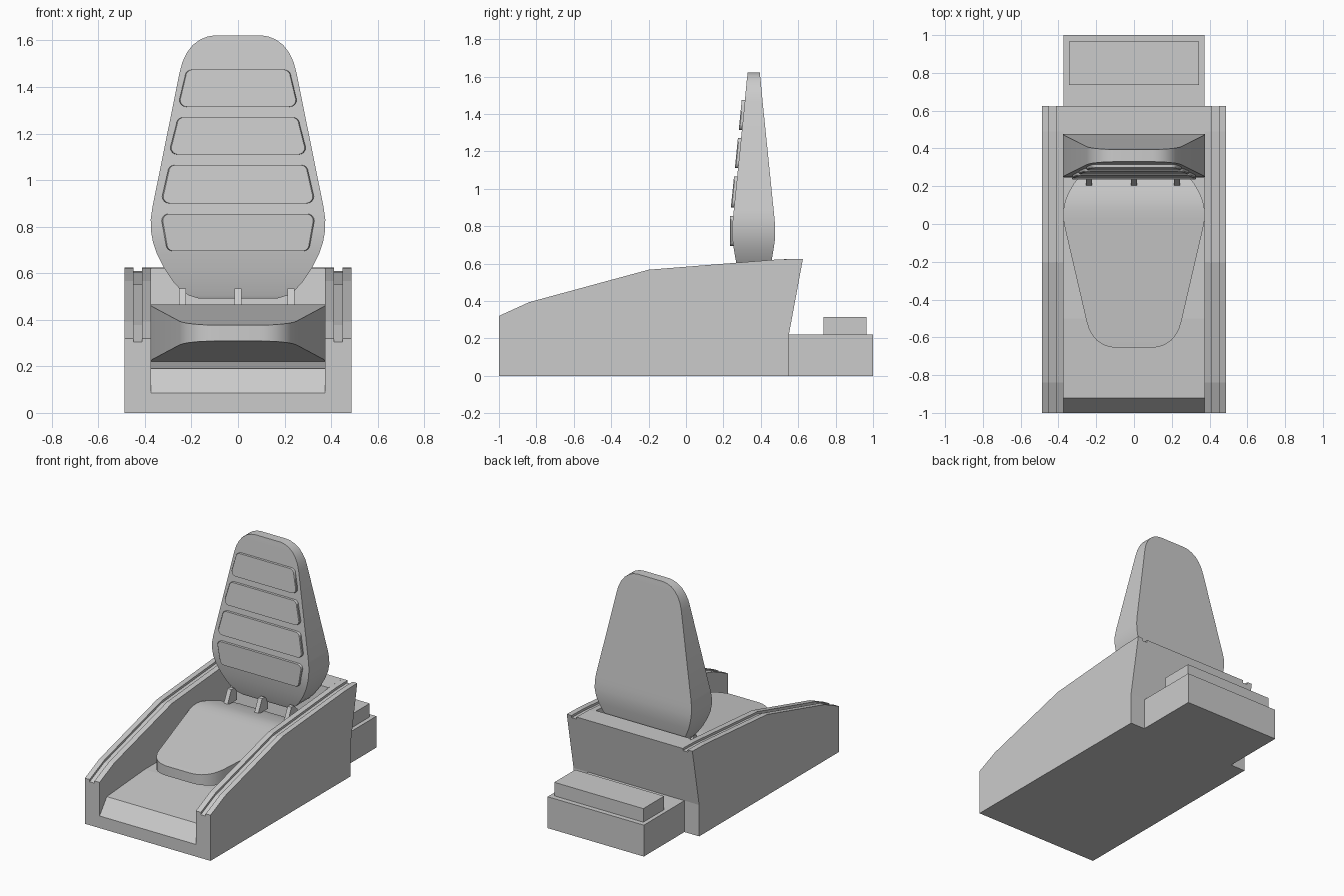
import bpy, bmesh, math
from mathutils import Matrix, Vector

if "Cube" in bpy.data.objects:
    bpy.data.objects.remove(bpy.data.objects["Cube"])


def finish(name, bm, smooth=False):
    bmesh.ops.recalc_face_normals(bm, faces=bm.faces)
    mesh = bpy.data.meshes.new(name)
    bm.to_mesh(mesh)
    bm.free()
    ob = bpy.data.objects.new(name, mesh)
    bpy.context.collection.objects.link(ob)
    if smooth:
        bpy.ops.object.select_all(action='DESELECT')
        bpy.context.view_layer.objects.active = ob
        ob.select_set(True)
        bpy.ops.object.shade_smooth_by_angle(angle=math.radians(30))
    return ob


def prism(name, profile, x0, x1):
    """Extrude a side (y, z) profile across x."""
    bm = bmesh.new()
    a = [bm.verts.new((x0, y, z)) for y, z in profile]
    b = [bm.verts.new((x1, y, z)) for y, z in profile]
    bm.faces.new(a)
    bm.faces.new(b)
    n = len(profile)
    for i in range(n):
        j = (i + 1) % n
        bm.faces.new((a[i], a[j], b[j], b[i]))
    return finish(name, bm)


def box(name, x, y0, y1, z0, z1):
    return prism(name, [(y0, z0), (y1, z0), (y1, z1), (y0, z1)], -x, x)


# Side walls with a groove along the top
rail = [(-1, 0.32), (-0.84, 0.393), (-0.2, 0.567), (0.49, 0.622), (0.625, 0.625)]
wall = [(-1, 0)] + rail + [(0.55, 0.22), (0.55, 0)]
groove = [(-1.1, 0.26), *[(y, z - 0.016) for y, z in rail], (0.7, 0.61),
          (0.7, 0.8), (-1.1, 0.8)]
for side, label in ((-1, "left"), (1, "right")):
    w = prism(label + "_wall", wall, side * 0.373, side * 0.487)
    c = prism(label + "_groove_cutter", groove, side * 0.412, side * 0.45)
    c.hide_render = True
    c.hide_viewport = True
    mod = w.modifiers.new("groove", 'BOOLEAN')
    mod.operation = 'DIFFERENCE'
    mod.solver = 'EXACT'
    mod.object = c

# Floor with sloped front lip and raised back panel
prism("floor_and_back", [(-1, 0), (-1, 0.085), (-0.92, 0.19), (-0.5, 0.22),
      (0.42, 0.22), (0.47, 0.622), (0.625, 0.625), (0.55, 0.22), (0.55, 0)],
      -0.373, 0.373)

# Rear equipment box
box("rear_box", 0.373, 0.55, 1.0, 0, 0.22)
box("rear_box_lid", 0.345, 0.735, 0.965, 0.22, 0.315)

# Cushion sections: distance from the thin end, half width, half thickness
SECTIONS = [(0, 0.10, 0.032), (0.005, 0.13, 0.033), (0.018, 0.163, 0.034),
            (0.042, 0.195, 0.037), (0.075, 0.22, 0.04), (0.115, 0.239, 0.044),
            (0.16, 0.251, 0.048), (0.74, 0.368, 0.107), (0.79, 0.375, 0.112),
            (0.84, 0.374, 0.115), (0.89, 0.365, 0.114), (0.94, 0.348, 0.107),
            (1.0, 0.318, 0.097), (1.06, 0.277, 0.083), (1.095, 0.245, 0.073),
            (1.118, 0.21, 0.066), (1.13, 0.17, 0.06)]


def cushion(name, place):
    bm = bmesh.new()
    rings = []
    for t, w, h in SECTIONS:
        rings.append([bm.verts.new(place(sx * w, t, sh * h)) for sx, sh in
                      ((-1, -1), (1, -1), (1, 1), (-1, 1))])
    for a, b in zip(rings, rings[1:]):
        for i in range(4):
            j = (i + 1) % 4
            bm.faces.new((a[i], a[j], b[j], b[i]))
    bm.faces.new(rings[0])
    bm.faces.new(rings[-1])
    return finish(name, bm, True)


cushion("backrest", lambda x, t, h: (x, 0.362 + h, 1.622 - t))
cushion("seat", lambda x, t, h: (x, -0.655 + 0.87 * t, 0.343 + h * 1.06))


def front_y(z):
    t = 1.622 - z
    for (t0, _, h0), (t1, _, h1) in zip(SECTIONS, SECTIONS[1:]):
        if t0 <= t <= t1:
            return 0.362 - (h0 + (h1 - h0) * (t - t0) / (t1 - t0))


def pad(name, z0, z1, w0, w1):
    """Rounded trapezoid pad lying on the front of the backrest."""
    r = 0.03
    pts = []
    for cx, cz, start in ((w0 - r, z0 + r, -90), (w1 - r, z1 - r, 0),
                          (-w1 + r, z1 - r, 90), (-w0 + r, z0 + r, 180)):
        for k in range(5):
            a = math.radians(start + 22.5 * k)
            pts.append((cx + r * math.cos(a), cz + r * math.sin(a)))
    ya, yb = front_y(z0), front_y(z1)
    bm = bmesh.new()
    rings = []
    for off, s in ((0.02, 1), (-0.012, 1), (-0.017, 0.985)):
        rings.append([bm.verts.new((x * s, ya + (yb - ya) * (z - z0) / (z1 - z0) + off,
                                    z)) for x, z in pts])
    for a, b in zip(rings, rings[1:]):
        for i in range(len(pts)):
            j = (i + 1) % len(pts)
            bm.faces.new((a[i], a[j], b[j], b[i]))
    bm.faces.new(rings[0])
    bm.faces.new(rings[-1])
    finish(name, bm, True)


for i, (z0, z1, w0, w1) in enumerate(((0.695, 0.855, 0.31, 0.328),
                                      (0.90, 1.065, 0.326, 0.302),
                                      (1.11, 1.27, 0.291, 0.265),
                                      (1.315, 1.475, 0.252, 0.228))):
    pad(f"back_pad_{i + 1}", z0, z1, w0, w1)

# Hinge brackets between the seat and backrest
for i, x in enumerate((-0.238, 0, 0.228)):
    prism(f"hinge_bracket_{i + 1}", [(0.2, 0.44), (0.245, 0.535), (0.275, 0.535),
          (0.31, 0.5), (0.31, 0.44)], x - 0.015, x + 0.015)
